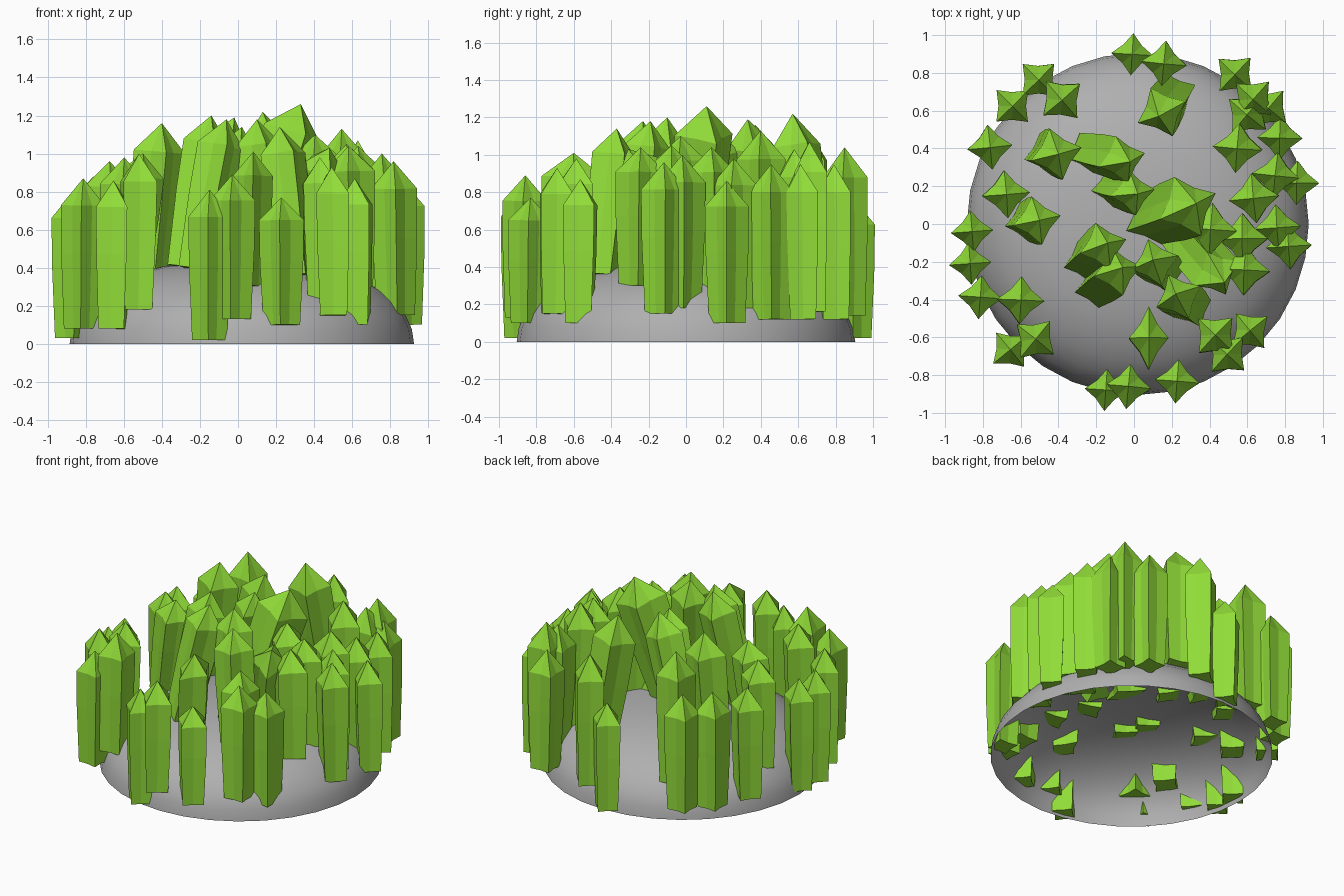
import bpy, bmesh, math, random
from mathutils import Vector

random.seed(4)
cube = bpy.data.objects.get("Cube")
if cube:
    bpy.data.objects.remove(cube)

DOME_R, DOME_H = 0.905, 0.44
DOME_CENTRE = Vector((0.02, 0.0, 0.0))
UP = Vector((0, 0, 1))


def make_material(name, colour):
    mat = bpy.data.materials.new(name)
    mat.use_nodes = True
    mat.diffuse_color = colour
    mat.node_tree.nodes["Principled BSDF"].inputs["Base Color"].default_value = colour
    return mat


def finish(bm, name, mat):
    bmesh.ops.recalc_face_normals(bm, faces=bm.faces)
    mesh = bpy.data.meshes.new(name)
    bm.to_mesh(mesh)
    bm.free()
    mesh.materials.append(mat)
    obj = bpy.data.objects.new(name, mesh)
    bpy.context.collection.objects.link(obj)
    return obj


def dome_height(x, y):
    """Height of the dome, a little steeper at the rim than an ellipsoid."""
    r = (Vector((x, y, 0)) - DOME_CENTRE).length / DOME_R
    return DOME_H * math.sqrt(max(0.0, 1 - r ** 2.5))


def add_dome(mat):
    """Open half shell, flattened in height."""
    bm = bmesh.new()
    bmesh.ops.create_uvsphere(bm, u_segments=32, v_segments=20, radius=DOME_R)
    low = [v for v in bm.verts if v.co.z < -0.001]
    bmesh.ops.delete(bm, geom=low, context='VERTS')
    bmesh.ops.translate(bm, vec=DOME_CENTRE, verts=bm.verts)
    for v in bm.verts:
        v.co.z = dome_height(v.co.x, v.co.y) if v.co.z > 0.001 else 0
    for f in bm.faces:
        f.smooth = True
    return finish(bm, "dome_shell", mat)


def add_crystal(name, base, tip, radius, turn, mat, stretch=1.0):
    """Four-ridged crystal: shallow star section, widening to a pointed cap."""
    bm = bmesh.new()
    axis = tip - base
    tilt = UP.rotation_difference(axis)
    rings = []
    for t, scale in ((0, 0.82), (0.5, 0.97), (0.82, 1.0)):
        ring = []
        for i in range(8):
            a = turn + i * math.pi / 4
            r = radius * scale * (0.62 if i % 2 else 1.0)
            offset = Vector((r * math.cos(a), stretch * r * math.sin(a), 0))
            ring.append(bm.verts.new(base + axis * t + tilt @ offset))
        rings.append(ring)
    apex = bm.verts.new(tip)
    for i in range(8):
        j = (i + 1) % 8
        for a, b in zip(rings, rings[1:]):
            bm.faces.new((a[i], a[j], b[j], b[i]))
        bm.faces.new((rings[-1][i], rings[-1][j], apex))
    bm.faces.new(rings[0][::-1])
    return finish(bm, name, mat)


grey = make_material("stone_grey", (0.43, 0.43, 0.43, 1))
green = make_material("crystal_green", (0.285, 0.72, 0.04, 1))

add_dome(grey)

# Upright crystals whose ridges point along the axes: x, y, base and top height
ridge_spots = [
    (-.01, .9, .02, .76), (.16, .86, .14, 1.04), (.78, .46, .12, .95),
    (.56, .41, .27, 1.13), (.76, .26, .18, .98), (.87, .22, .1, .86),
    (.65, .14, .29, 1.04), (.77, -.02, .18, 1), (.83, -.12, .15, .96),
    (.42, -.03, .37, 1.1), (.59, -.08, .32, 1.05), (.6, -.25, .3, 1.04),
    (.23, -.84, .1, .77), (-.03, -.87, .13, .89), (-.15, -.88, .02, .81),
    (-.77, .41, .12, .88), (-.69, .16, .22, .96), (-.86, -.04, .03, .8),
    (-.87, -.21, .03, .8), (-.82, -.39, .08, .87), (-.61, -.41, .2, .98)]

# Upright crystals turned so their flats face the axes
flat_spots = [
    (.54, .8, .12, .95), (.64, .67, .16, 1.07), (.72, .62, .12, .95),
    (.61, .59, .2, 1.03), (.62, -.57, .1, .87), (.44, -.6, .22, .98),
    (.5, -.7, .15, .93), (-.51, .77, .1, .9), (-.39, .67, .22, 1.13),
    (-.65, .63, .1, .9), (-.66, -.67, .08, .86), (-.53, -.62, .18, 1)]

for label, spots, turn in (("ridge", ridge_spots, 0), ("flat", flat_spots, math.pi / 4)):
    for n, (x, y, low, high) in enumerate(spots):
        base = Vector((x, y, low))
        # inner crystals are a little wider and lean inward
        lean = 0.1 * low
        tip = Vector((x - lean * x, y - lean * y, high))
        twist = turn + random.uniform(-0.12, 0.12)
        add_crystal(f"{label}_crystal_{n + 1}", base, tip, 0.11 + 0.08 * low, twist, green)

# Large leaning crystals near the crown: base x, y, tip x, y, z and radius
leaning = [
    (.08, .02, .33, .11, 1.26, .17),
    (-.26, .38, -.02, .33, 1.19, .13),
    (-.13, .19, .02, .16, 1.14, .12),
    (.24, -.04, .48, -.31, 1.03, .14),
    (.16, -.27, .1, -.19, 1.18, .13),
    (.31, -.45, .22, -.37, 1.14, .13),
    (.22, .69, .13, .57, 1.22, .14),
    (-.47, .37, -.4, .37, 1.16, .14),
    (-.58, .01, -.5, .02, 1.0, .13),
    (-.27, -.2, -.14, -.1, 1.2, .13),
    (-.21, -.34, -.06, -.23, 1.18, .13)]
for n, (bx, by, tx, ty, tz, radius) in enumerate(leaning):
    base = Vector((bx, by, dome_height(bx, by) - 0.02))
    add_crystal(f"leaning_crystal_{n + 1}", base, Vector((tx, ty, tz)), radius,
                random.uniform(0, 0.5), green)

# Flattened crystal at the front of the crown
base = Vector((.07, -.62, dome_height(.07, -.62) - 0.04))
add_crystal("front_crystal", base, Vector((.08, -.6, 1.01)), 0.105, 0, green, stretch=1.6)
